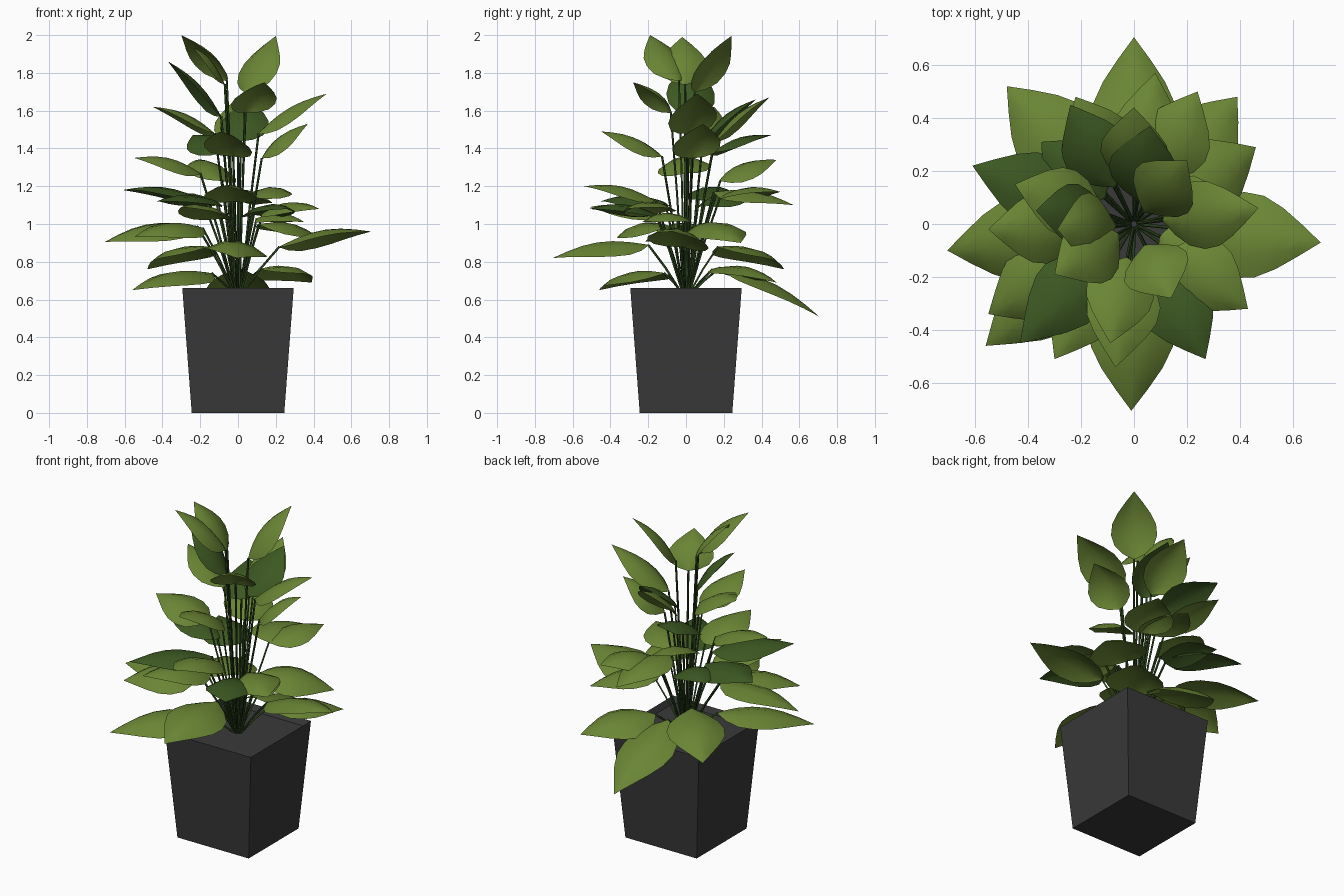
import bpy, bmesh, math
from mathutils import Vector, Matrix

if "Cube" in bpy.data.objects:
    bpy.data.objects.remove(bpy.data.objects["Cube"])


def material(name, rgb):
    m = bpy.data.materials.new(name)
    m.diffuse_color = (*rgb, 1)
    m.use_nodes = True
    m.node_tree.nodes["Principled BSDF"].inputs["Base Color"].default_value = m.diffuse_color
    return m


LIGHT = material("light green leaf", (0.143, 0.235, 0.035))
DARK = material("dark green leaf", (0.046, 0.098, 0.016))
STEM = material("stem green", (0.025, 0.058, 0.012))
GREY = material("pot charcoal", (0.041, 0.041, 0.042))


def add_mesh(name, bm, mat):
    me = bpy.data.meshes.new(name)
    bm.to_mesh(me)
    bm.free()
    me.materials.append(mat)
    ob = bpy.data.objects.new(name, me)
    bpy.context.collection.objects.link(ob)
    return ob


# Tapered square pot with a thin rim and a sunken fill
bm = bmesh.new()
bmesh.ops.create_cube(bm, size=1)
for v in bm.verts:
    top = v.co.z > 0
    half = 0.295 if top else 0.245
    v.co = (math.copysign(half, v.co.x), math.copysign(half, v.co.y), 0.662 if top else 0)
lid = [f for f in bm.faces if f.calc_center_median().z > 0.65]
bmesh.ops.inset_region(bm, faces=lid, thickness=0.025)
bmesh.ops.translate(bm, verts=lid[0].verts, vec=(0, 0, -0.035))
bmesh.ops.recalc_face_normals(bm, faces=bm.faces)
add_mesh("pot", bm, GREY)

# Leaf outline: (distance along the leaf, relative half width)
OUTLINE = [(0, 0.06), (0.08, 0.48), (0.2, 0.84), (0.36, 1.0), (0.52, 0.95),
           (0.68, 0.71), (0.84, 0.37), (1, 0.0)]
ACROSS = (-1, -0.5, 0, 0.5, 1)
CUP = 0.36


def leaf(base, tip, half, arch, roll, mat):
    along = tip - base
    side = Vector((-along.y, along.x, 0)).normalized()
    side.rotate(Matrix.Rotation(math.radians(roll), 3, along.normalized()))
    up = along.normalized().cross(side)
    bm = bmesh.new()
    rows = []
    for t, w in OUTLINE:
        mid = base + along * t + up * arch * math.sin(math.pi * t)
        rows.append([bm.verts.new(mid + side * half * w * s - up * CUP * half * w * s * s)
                     for s in ACROSS])
    for a, b in zip(rows, rows[1:]):
        for i in range(len(ACROSS) - 1):
            bm.faces.new((a[i], b[i], b[i + 1], a[i + 1]))
    bmesh.ops.remove_doubles(bm, verts=bm.verts, dist=0.0005)
    for f in bm.faces:
        f.smooth = True
        f.normal_update()
        if f.normal.dot(up) < 0:
            f.normal_flip()
    add_mesh("leaf", bm, mat)


# Tiers of leaves: tip x, y, z, base radius, base height, roll in degrees, dark flag
LOW = [
    (0.0, 0.705, 0.51, 0.18, 0.77, 0, 0),
    (0.705, -0.07, 0.96, 0.22, 0.88, -8, 0),
    (-0.01, -0.705, 0.82, 0.20, 0.89, -8, 0),
    (-0.705, -0.10, 0.905, 0.22, 0.99, -12, 0),
    (-0.48, 0.52, 0.76, 0.23, 0.88, 0, 0),
    (-0.56, -0.46, 0.65, 0.18, 0.74, -4, 0),
    (0.39, 0.48, 0.69, 0.18, 0.76, -6, 0),
    (-0.55, -0.34, 0.93, 0.22, 0.98, -8, 0),
    (0.46, 0.29, 0.90, 0.13, 1.0, 6, 0),
]
MIDDLE = [
    (-0.61, 0.22, 1.18, 0.2, 1.13, 8, 1),
    (0.08, 0.57, 1.10, 0.15, 1.17, 6, 0),
    (0.24, 0.50, 1.17, 0.2, 1.14, -4, 0),
    (0.43, -0.32, 1.08, 0.17, 1.07, 8, 0),
    (0.35, -0.17, 1.01, 0.11, 1.03, 0, 0),
    (0.27, -0.51, 1.08, 0.18, 1.05, 0, 1),
    (-0.07, -0.54, 1.20, 0.16, 1.12, 0, 0),
    (-0.30, -0.51, 1.09, 0.17, 1.03, 0, 0),
    (-0.43, -0.45, 1.12, 0.15, 1.11, 0, 1),
    (-0.35, 0.31, 1.14, 0.15, 1.10, 0, 1),
    (-0.55, -0.02, 1.35, 0.2, 1.27, -7, 0),
    (-0.22, 0.48, 1.34, 0.2, 1.23, 7, 0),
]
HIGH = [
    (-0.24, 0.45, 1.47, 0.16, 1.38, -10, 1),
    (0.0, 0.44, 1.67, 0.15, 1.44, -8, 0),
    (0.06, 0.37, 1.66, 0.09, 1.44, 0, 1),
    (0.47, 0.06, 1.69, 0.11, 1.48, 6, 0),
    (0.37, 0.09, 1.53, 0.13, 1.35, 3, 0),
    (-0.09, -0.45, 1.49, 0.13, 1.36, -6, 0),
    (-0.45, 0.15, 1.62, 0.13, 1.48, 14, 0),
    (-0.37, 0.05, 1.86, 0.09, 1.57, 16, 1),
    (0.14, -0.28, 1.75, 0.09, 1.59, 0, 0),
    (0.20, 0.24, 1.995, 0.06, 1.70, 0, 0),
    (-0.30, -0.19, 2.0, 0.07, 1.76, 0, 0),
    (-0.29, -0.02, 1.99, 0.07, 1.74, 0, 0),
]

stems = bpy.data.curves.new("stems", 'CURVE')
stems.dimensions = '3D'
stems.bevel_depth = 0.006
stems.bevel_resolution = 0
stems.use_fill_caps = True
stems.materials.append(STEM)

for tier, half, arch in ((LOW, 0.165, 0.05), (MIDDLE, 0.14, 0.04), (HIGH, 0.13, 0.035)):
    for x, y, z, radius, height, roll, dark in tier:
        tip = Vector((x, y, z))
        out = Vector((x, y, 0)).normalized()
        base = out * radius + Vector((0, 0, height))
        leaf(base, tip, half, arch, roll, DARK if dark else LIGHT)
        # Stem from the middle of the pot to the foot of the leaf
        foot = out * 0.015 + Vector((0, 0, 0.62))
        bend = foot.lerp(base, 0.55) - out * radius * 0.04
        s = stems.splines.new('POLY')
        s.points.add(2)
        for p, co in zip(s.points, (foot, bend, base)):
            p.co = (*co, 1)

stem_object = bpy.data.objects.new("stems", stems)
bpy.context.collection.objects.link(stem_object)
